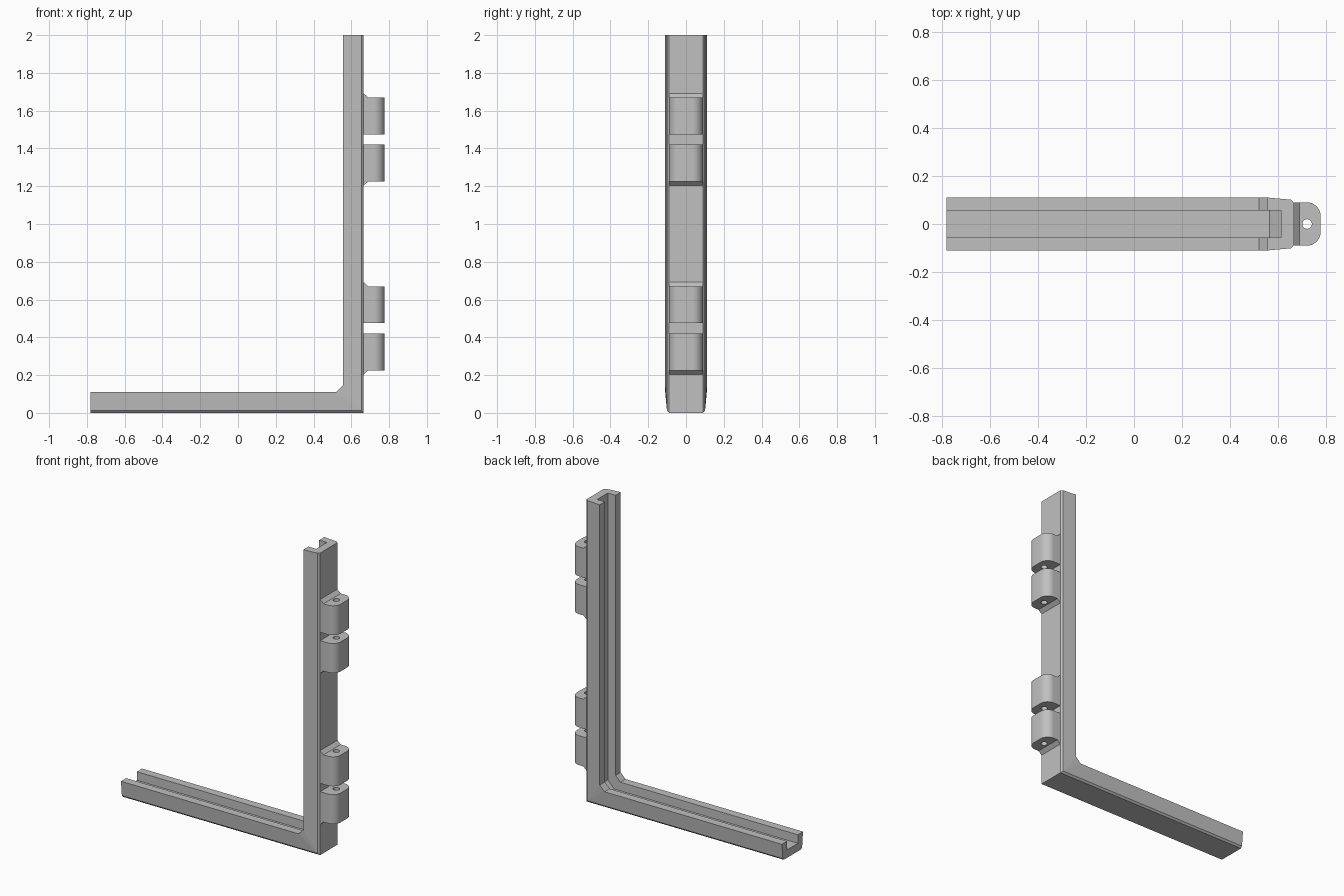
import bpy, bmesh
from math import pi, sin, cos

cube = bpy.data.objects.get("Cube")
if cube:
    bpy.data.objects.remove(cube, do_unlink=True)

grey = bpy.data.materials.new("plain grey")
grey.use_nodes = True
colour = (0.53, 0.53, 0.53, 1)
grey.diffuse_color = colour
grey.node_tree.nodes["Principled BSDF"].inputs["Base Color"].default_value = colour

BACK, LEFT_END, TOP = 0.665, -0.78, 2.0
DEPTH, FLOOR = 0.11, 0.053


def mesh_object(name, bm):
    bmesh.ops.remove_doubles(bm, verts=bm.verts, dist=0.0005)
    bmesh.ops.recalc_face_normals(bm, faces=bm.faces)
    mesh = bpy.data.meshes.new(name)
    bm.to_mesh(mesh)
    bm.free()
    mesh.materials.append(grey)
    obj = bpy.data.objects.new(name, mesh)
    bpy.context.collection.objects.link(obj)
    return obj


def skin(name, rings):
    """Join closed rings of points into a capped solid."""
    bm = bmesh.new()
    loops = [[bm.verts.new(p) for p in ring] for ring in rings]
    n = len(rings[0])
    for a, b in zip(loops, loops[1:]):
        for i in range(n):
            j = (i + 1) % n
            bm.faces.new((a[i], a[j], b[j], b[i]))
    bm.faces.new(loops[0])
    bm.faces.new(loops[-1])
    return mesh_object(name, bm)


# Grooved L frame: (depth from outer side, half width, corner bevel)
half = [(0, 0.09, 0), (0.012, 0.101, 0), (DEPTH, 0.11, 0.035),
        (DEPTH, 0.056, 0.035), (FLOOR, 0.056, 0.048)]
section = half + [(u, -y, c) for u, y, c in reversed(half)]
skin("grooved_frame", [
    [(LEFT_END, y, u) for u, y, c in section],
    [(BACK - u - c, y, u) for u, y, c in section],
    [(BACK - u, y, u + c) for u, y, c in section],
    [(BACK - u, y, TOP) for u, y, c in section],
])

# Hinge knuckle outline with rounded outer corners, and pin hole
PIN, WIDTH, RADIUS, HEIGHT = 0.72, 0.09, 0.056, 0.195
STEPS = 12
corner = [(PIN + RADIUS * sin(k * pi / 2 / STEPS),
           WIDTH - RADIUS + RADIUS * cos(k * pi / 2 / STEPS)) for k in range(STEPS + 1)]
outline = [(BACK - 0.004, WIDTH)] + corner
outline += [(x, -y) for x, y in reversed(outline)]
hole = [(PIN + 0.02 * cos(k * pi / 12), 0.02 * sin(k * pi / 12)) for k in range(24)]


def knuckle(name, z):
    curve = bpy.data.curves.new(name, "CURVE")
    curve.dimensions = "2D"
    curve.fill_mode = "BOTH"
    curve.extrude = HEIGHT / 2
    for points in (outline, hole):
        spline = curve.splines.new("POLY")
        spline.points.add(len(points) - 1)
        for point, (x, y) in zip(spline.points, points):
            point.co = (x, y, 0, 1)
        spline.use_cyclic_u = True
    curve.materials.append(grey)
    obj = bpy.data.objects.new(name, curve)
    obj.location.z = z + HEIGHT / 2
    bpy.context.collection.objects.link(obj)
    bpy.ops.object.select_all(action="DESELECT")
    obj.select_set(True)
    bpy.context.view_layer.objects.active = obj
    bpy.ops.object.convert(target="MESH")
    bpy.ops.object.shade_smooth_by_angle(angle=pi / 6)


def gusset(name, z, way):
    """Sloped wedge between a knuckle and the frame."""
    tri = [(BACK - 0.002, z), (BACK + 0.024, z), (BACK - 0.002, z + way * 0.024)]
    skin(name, [[(x, y, h) for x, h in tri] for y in (-WIDTH, WIDTH)])


for place, z in (("lower", 0.225), ("upper", 1.225)):
    knuckle(place + "_hinge_bottom_knuckle", z)
    gusset(place + "_hinge_bottom_gusset", z, -1)
    knuckle(place + "_hinge_top_knuckle", z + 0.25)
    gusset(place + "_hinge_top_gusset", z + 0.25 + HEIGHT, 1)
